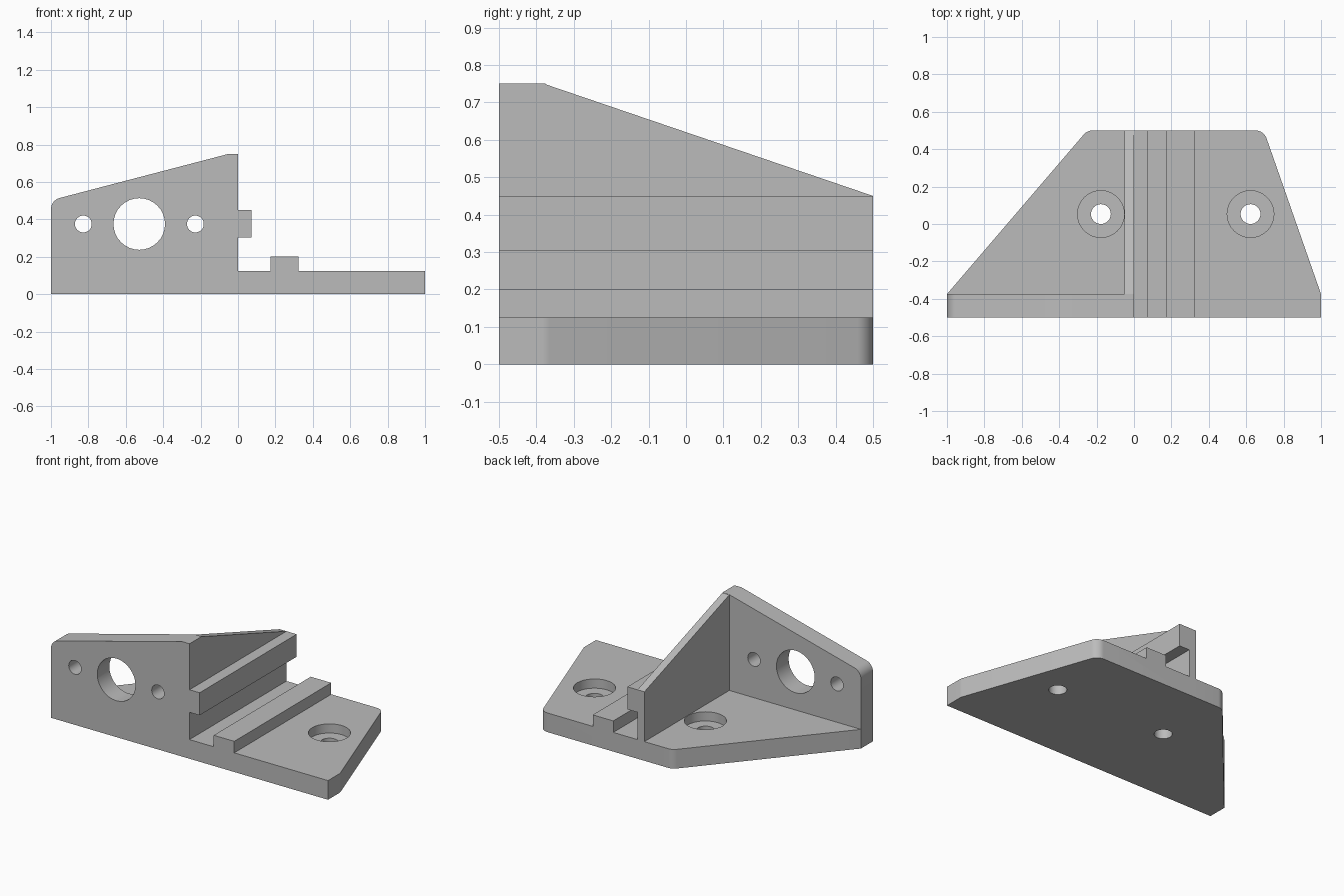
import bpy
import bmesh
import math
from mathutils import Vector, Matrix

cube = bpy.data.objects.get("Cube")
if cube:
    bpy.data.objects.remove(cube, do_unlink=True)

grey = bpy.data.materials.new("plain grey")
grey.use_nodes = True
grey.diffuse_color = (0.5, 0.5, 0.5, 1)
grey.node_tree.nodes["Principled BSDF"].inputs["Base Color"].default_value = (0.5, 0.5, 0.5, 1)

FILLET = 0.0625
WALL = 0.125      # plate and front wall thickness
WEB = 0.05        # upright web thickness


def fillet(points, rounded, steps=8):
    """Round the listed corners of a 2D outline."""
    pts = [Vector(p) for p in points]
    out = []
    for i, p in enumerate(pts):
        if i not in rounded:
            out.append(p)
            continue
        a = (pts[i - 1] - p).normalized()
        b = (pts[(i + 1) % len(pts)] - p).normalized()
        half = a.angle(b) / 2
        centre = p + (a + b).normalized() * FILLET / math.sin(half)
        start = p + a * FILLET / math.tan(half) - centre
        end = p + b * FILLET / math.tan(half) - centre
        sweep = math.pi - 2 * half
        for k in range(steps + 1):
            t = k / steps
            arc = (start * math.sin((1 - t) * sweep) + end * math.sin(t * sweep)) / math.sin(sweep)
            out.append(centre + arc)
    return out


def to_object(name, bm):
    bmesh.ops.recalc_face_normals(bm, faces=bm.faces)
    mesh = bpy.data.meshes.new(name)
    bm.to_mesh(mesh)
    bm.free()
    mesh.materials.append(grey)
    obj = bpy.data.objects.new(name, mesh)
    bpy.context.collection.objects.link(obj)
    return obj


def prism(name, outline, axis, low, high, rounded=()):
    """Extrude an outline along x, y or z."""
    place = {"x": lambda p: (low, p.x, p.y),
             "y": lambda p: (p.x, low, p.y),
             "z": lambda p: (p.x, p.y, low)}[axis]
    bm = bmesh.new()
    face = bm.faces.new([bm.verts.new(place(p)) for p in fillet(outline, rounded)])
    moved = bmesh.ops.extrude_face_region(bm, geom=[face])["geom"]
    shift = Vector([(high - low) * (axis == c) for c in "xyz"])
    bmesh.ops.translate(bm, vec=shift, verts=[v for v in moved if isinstance(v, bmesh.types.BMVert)])
    return to_object(name, bm)


def rect(x0, x1, z0, z1):
    return [(x0, z0), (x1, z0), (x1, z1), (x0, z1)]


def drill(name, radius, depth, centre, along_y=False):
    bm = bmesh.new()
    matrix = Matrix.Translation(centre)
    if along_y:
        matrix = matrix @ Matrix.Rotation(math.pi / 2, 4, "X")
    bmesh.ops.create_cone(bm, cap_ends=True, segments=32, radius1=radius,
                          radius2=radius, depth=depth, matrix=matrix)
    return to_object(name, bm)


def combine(target, tool, operation):
    mod = target.modifiers.new(tool.name, "BOOLEAN")
    mod.operation = operation
    mod.solver = "EXACT"
    mod.object = tool
    bpy.context.view_layer.objects.active = target
    bpy.ops.object.modifier_apply(modifier=mod.name)
    bpy.data.objects.remove(tool, do_unlink=True)


# Base plate with tapered sides
bracket = prism("angle_bracket",
                [(-1, -0.5), (1, -0.5), (1, -0.375), (0.694, 0.5), (-0.25, 0.5), (-1, -0.375)],
                "z", 0, WALL, rounded=(2, 3, 4))

# Front wall, upright web and the two guide rails
parts = [
    prism("front_wall", [(-1, 0), (0, 0), (0, 0.75), (-WEB, 0.75), (-1, 0.502)],
          "y", -0.5, -0.5 + WALL, rounded=(4,)),
    prism("web", [(-0.5, 0), (0.5, 0), (0.5, 0.45), (-0.38, 0.75), (-0.5, 0.75)],
          "x", -WEB, 0, rounded=(3,)),
    prism("upper_rail", rect(-WEB / 2, 0.073, 0.303, 0.45), "y", -0.5, 0.5),
    prism("lower_rail", rect(0.175, 0.323, WALL / 2, 0.2), "y", -0.5, 0.5),
]
for part in parts:
    combine(bracket, part, "UNION")

# Holes through the front wall
for x, radius in ((-0.827, 0.045), (-0.528, 0.138), (-0.228, 0.045)):
    combine(bracket, drill("wall_hole", radius, 0.2, (x, -0.4375, 0.375), True), "DIFFERENCE")

# Counterbored screw holes in the plate
for x in (-0.177, 0.623):
    combine(bracket, drill("screw_hole", 0.053, 0.4, (x, 0.053, 0)), "DIFFERENCE")
    combine(bracket, drill("counterbore", 0.125, 0.12, (x, 0.053, WALL)), "DIFFERENCE")

# Smooth the fillets and hole walls, keep the machined edges sharp
bpy.ops.object.select_all(action="DESELECT")
bracket.select_set(True)
bpy.context.view_layer.objects.active = bracket
bpy.ops.object.shade_smooth_by_angle(angle=math.radians(20))
